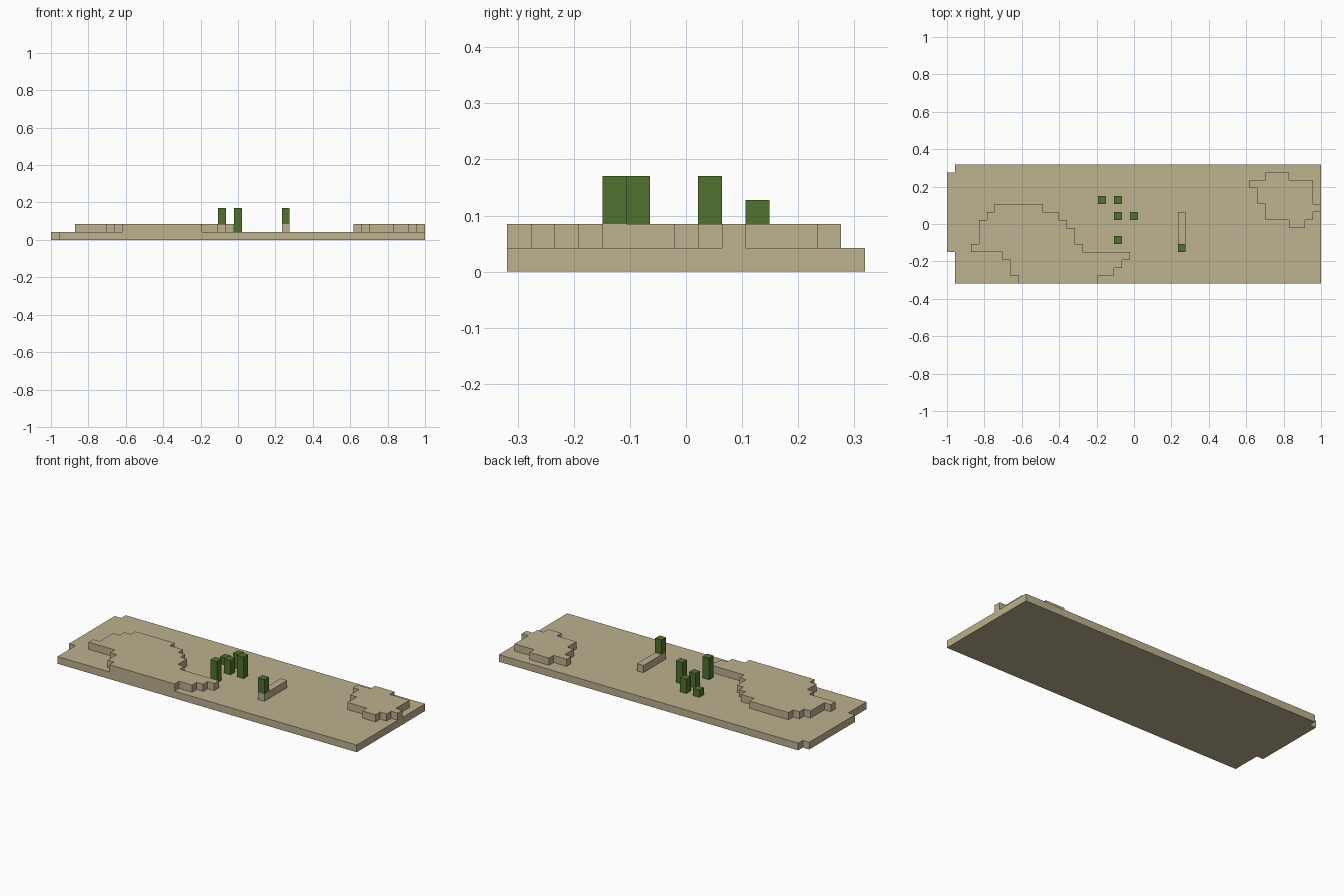
import bpy
import bmesh

# Grid: every part is made of whole square cells
COLS, ROWS = 47, 15
CELL = 2 / COLS

if "Cube" in bpy.data.objects:
    bpy.data.objects.remove(bpy.data.objects["Cube"], do_unlink=True)


def make_material(name, rgb):
    mat = bpy.data.materials.new(name)
    mat.use_nodes = True
    color = (*rgb, 1)
    mat.diffuse_color = color
    mat.node_tree.nodes["Principled BSDF"].inputs["Base Color"].default_value = color
    return mat


def stepped_outline(spans, first_row):
    """Closed outline around rows of cells, each row given as (left, right)."""
    right, left = [], []
    for row, (a, b) in enumerate(spans, first_row):
        right += [(b, row), (b, row + 1)]
        left += [(a, row), (a, row + 1)]
    loop = right + left[::-1]
    # Drop repeated points and points along straight edges
    loop = [p for i, p in enumerate(loop) if p != loop[i - 1]]
    n = len(loop)
    return [p for i, p in enumerate(loop)
            if not (loop[i - 1][0] == p[0] == loop[(i + 1) % n][0])]


def make_part(name, spans, first_row, bottom, top, mat):
    """Extrude stepped rows of cells between two layer heights."""
    bm = bmesh.new()
    verts = [bm.verts.new(((x - COLS / 2) * CELL, (y - ROWS / 2) * CELL, bottom * CELL))
             for x, y in stepped_outline(spans, first_row)]
    face = bm.faces.new(verts)
    extruded = bmesh.ops.extrude_face_region(bm, geom=[face], use_keep_orig=True)["geom"]
    moved = [g for g in extruded if isinstance(g, bmesh.types.BMVert)]
    bmesh.ops.translate(bm, verts=moved, vec=(0, 0, (top - bottom) * CELL))
    bmesh.ops.recalc_face_normals(bm, faces=bm.faces)
    mesh = bpy.data.meshes.new(name)
    bm.to_mesh(mesh)
    bm.free()
    mesh.materials.append(mat)
    obj = bpy.data.objects.new(name, mesh)
    bpy.context.collection.objects.link(obj)
    return obj


sand = make_material("sand", (0.51, 0.44, 0.275))
green = make_material("cactus green", (0.08, 0.17, 0.026))

# Ground slab with notched corners on one end
ground_rows = [(1, COLS)] * 4 + [(0, COLS)] * 10 + [(1, COLS)]
make_part("ground", ground_rows, 0, 0, 1, sand)

# Raised dunes
large_rows = [(9, 19), (8, 21), (8, 22), (7, 23), (3, 17),
              (4, 16), (4, 16), (4, 15), (5, 14), (6, 12)]
make_part("large_dune", large_rows, 0, 1, 2, sand)

small_rows = [(43, 45), (40, 46), (40, 47), (39, 46), (39, 46), (38, 46), (40, 43)]
make_part("small_dune", small_rows, 7, 1, 2, sand)

make_part("sand_ridge", [(29, 30)] * 5, 4, 1, 2, sand)

# Cactus columns: column, row, bottom layer, top layer
cacti = [(19, 10, 1, 2), (21, 10, 1, 3), (21, 8, 1, 3),
         (23, 8, 1, 4), (21, 5, 1, 4), (29, 4, 2, 4)]
for number, (col, row, bottom, top) in enumerate(cacti, 1):
    make_part(f"cactus_{number}", [(col, col + 1)], row, bottom, top, green)
